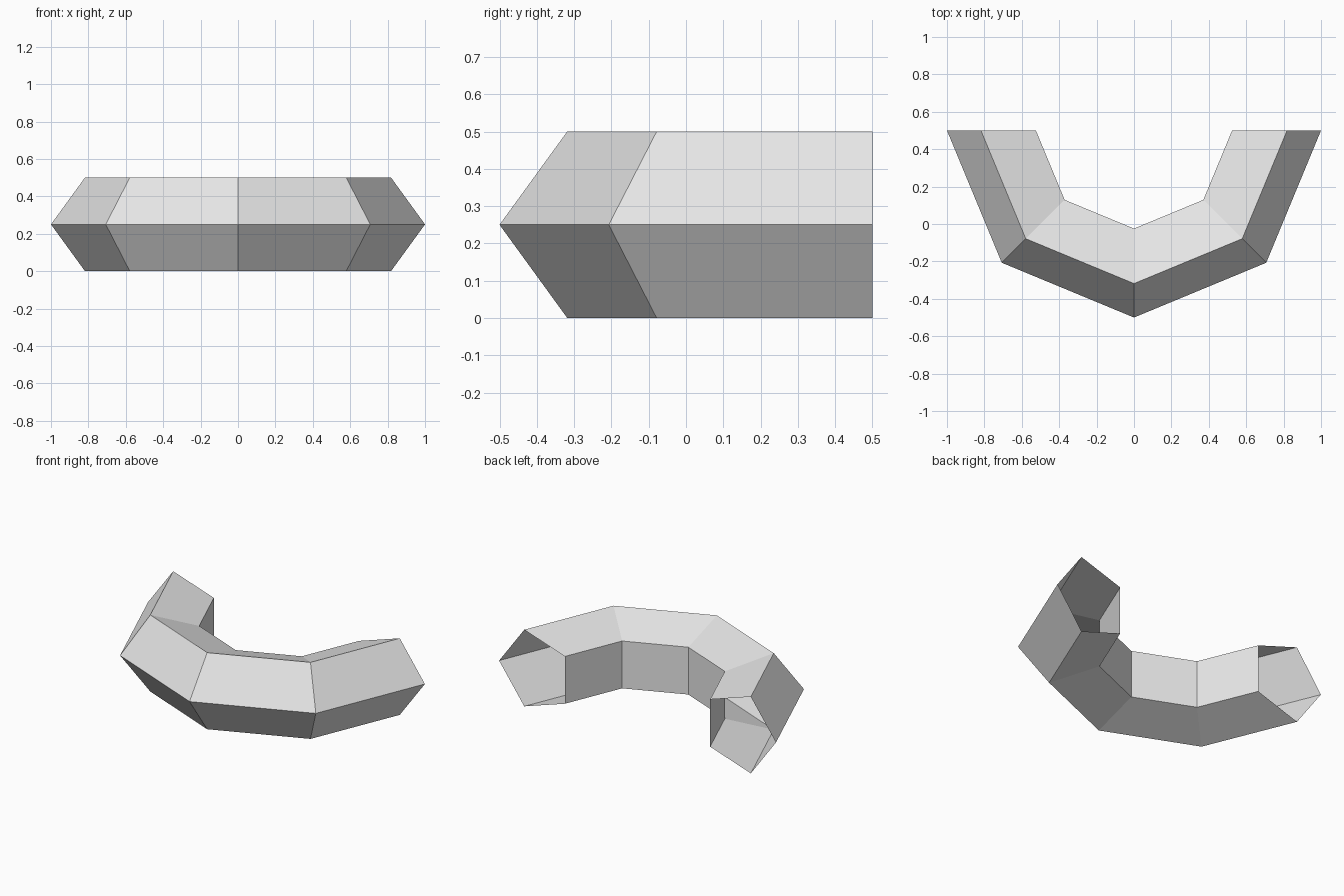
import bpy
import bmesh
from math import sin, cos, pi, tau
from mathutils import Vector

cube = bpy.data.objects.get("Cube")
if cube:
    bpy.data.objects.remove(cube, do_unlink=True)

SIDES = 5          # sides of the tube section
SEGMENTS = 4       # straight lengths in the half ring
HALF_HEIGHT = 0.25
TUBE = HALF_HEIGHT / sin(tau / SIDES)
RING = 1 - TUBE
CENTRE = Vector((0, 0.5, HALF_HEIGHT))


def make_material(name, colour):
    mat = bpy.data.materials.new(name)
    mat.use_nodes = True
    mat.diffuse_color = colour
    mat.node_tree.nodes["Principled BSDF"].inputs["Base Color"].default_value = colour
    return mat


# Pentagonal section with one corner pointing away from the ring centre
bm = bmesh.new()
section = []
for i in range(SIDES):
    a = tau * i / SIDES
    offset = Vector((-RING - TUBE * cos(a), 0, TUBE * sin(a)))
    section.append(bm.verts.new(CENTRE + offset))
edges = [bm.edges.new((section[i], section[(i + 1) % SIDES])) for i in range(SIDES)]

# Sweep the section through half a turn, leaving both ends open
bmesh.ops.spin(bm, geom=section + edges, cent=CENTRE, axis=(0, 0, 1),
               angle=pi, steps=SEGMENTS, use_duplicate=False)

# Turn every face away from the middle line of the tube
bm.normal_update()
for face in bm.faces:
    mid = face.calc_center_median() - CENTRE
    core = Vector((mid.x, mid.y, 0)).normalized() * RING * cos(pi / SEGMENTS / 2)
    if face.normal.dot(mid - core) < 0:
        face.normal_flip()

mesh = bpy.data.meshes.new("half_ring_tube")
bm.to_mesh(mesh)
bm.free()
mesh.materials.append(make_material("light_grey", (0.8, 0.8, 0.8, 1)))
tube = bpy.data.objects.new("half_ring_tube", mesh)
bpy.context.collection.objects.link(tube)
